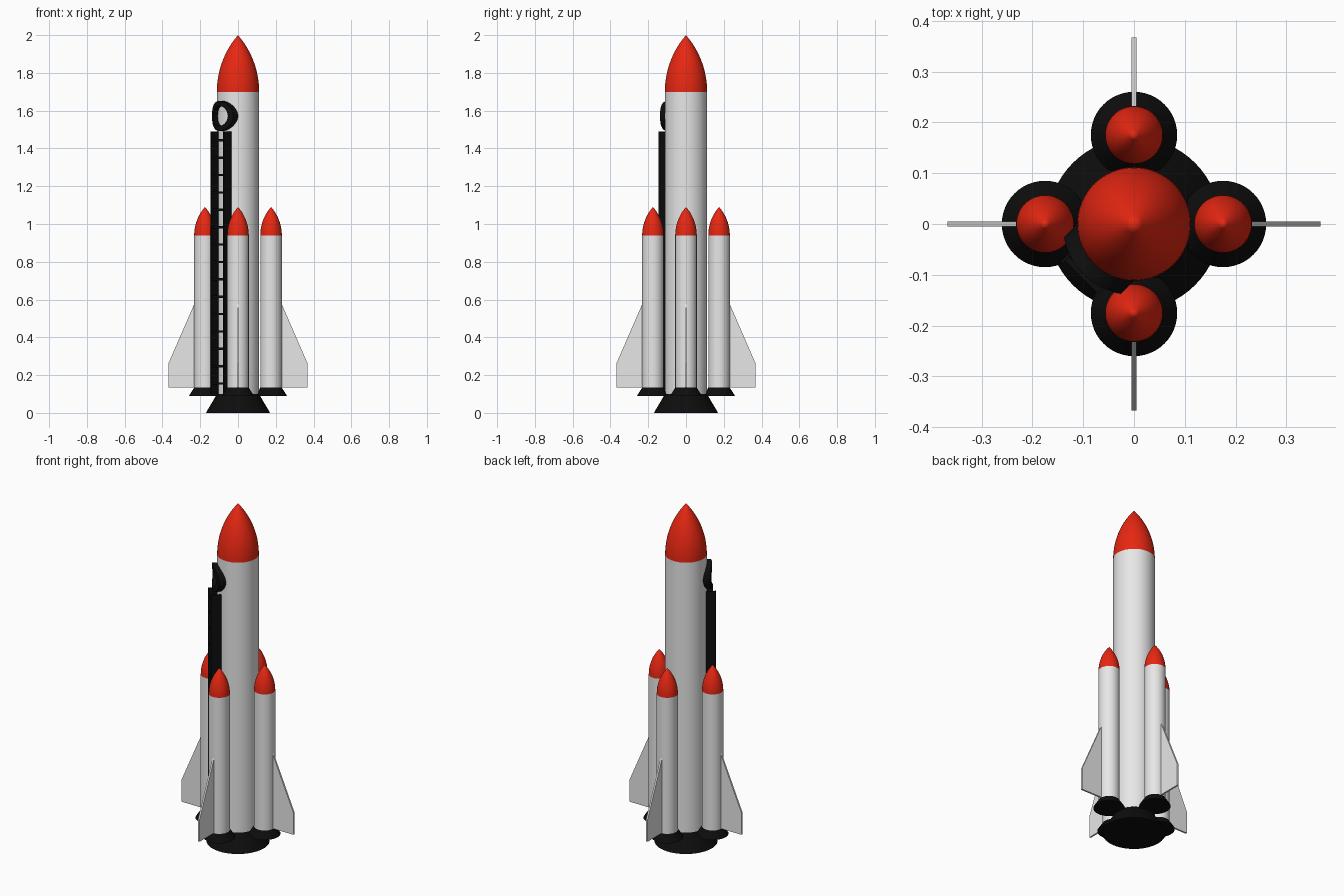
import bpy
import bmesh
from math import sin, cos, pi, sqrt, radians
from mathutils import Matrix, Vector

cube = bpy.data.objects.get("Cube")
if cube:
    bpy.data.objects.remove(cube, do_unlink=True)


def material(name, rgb):
    mat = bpy.data.materials.new(name)
    mat.use_nodes = True
    color = (*rgb, 1)
    mat.diffuse_color = color
    mat.node_tree.nodes["Principled BSDF"].inputs["Base Color"].default_value = color
    return mat


WHITE = material("white paint", (0.8, 0.8, 0.8))
RED = material("red paint", (0.8, 0.02, 0.006))
BLACK = material("black metal", (0.004, 0.004, 0.004))


def finish(bm, name, mat, matrix=Matrix(), smooth=True):
    bmesh.ops.recalc_face_normals(bm, faces=bm.faces)
    mesh = bpy.data.meshes.new(name)
    bm.to_mesh(mesh)
    bm.free()
    mesh.materials.append(mat)
    obj = bpy.data.objects.new(name, mesh)
    obj.matrix_world = matrix
    bpy.context.collection.objects.link(obj)
    if smooth:
        bpy.ops.object.select_all(action="DESELECT")
        obj.select_set(True)
        bpy.context.view_layer.objects.active = obj
        bpy.ops.object.shade_smooth_by_angle(angle=radians(35))
    return obj


def lathe(name, profile, mat, matrix=Matrix(), steps=48):
    """Spin (radius, height) points around z."""
    bm = bmesh.new()
    verts = [bm.verts.new((r, 0, z)) for r, z in profile]
    edges = [bm.edges.new(pair) for pair in zip(verts, verts[1:])]
    bmesh.ops.spin(bm, geom=verts + edges, cent=(0, 0, 0), axis=(0, 0, 1),
                   angle=2 * pi, steps=steps)
    bmesh.ops.remove_doubles(bm, verts=bm.verts, dist=1e-5)
    return finish(bm, name, mat, matrix)


def ogive(radius, bottom, top, count=14):
    """Pointed arch profile that leaves the cylinder tangentially."""
    length = top - bottom
    rho = (radius ** 2 + length ** 2) / (2 * radius)
    points = [(0, bottom)]
    for i in range(count):
        h = length * i / count
        points.append((sqrt(rho ** 2 - h ** 2) + radius - rho, bottom + h))
    return points + [(0, top)]


def tube(radius, bottom, top):
    return [(0, bottom), (radius, bottom), (radius, top), (0, top)]


def cone(low, high, bottom, top):
    return [(0, bottom), (low, bottom), (high, top), (0, top)]


# Central stage
BODY = 0.112
lathe("main_body", tube(BODY, 0.1, 1.7), WHITE, steps=64)
lathe("main_nose", ogive(BODY, 1.7, 2.0), RED, steps=64)
lathe("main_nozzle", cone(0.17, 0.108, 0, 0.105), BLACK, steps=64)

# Four boosters, each with its nose, nozzle and fin
FIN = [(0.2, 0.135), (0.367, 0.135), (0.367, 0.265), (0.23, 0.58), (0.2, 0.58)]
for i, side in enumerate(("left", "back", "right", "front")):
    turn = Matrix.Rotation(i * pi / 2, 4, "Z")
    place = turn @ Matrix.Translation((0.175, 0, 0))
    lathe(side + "_booster", tube(0.057, 0.13, 0.94), WHITE, place)
    lathe(side + "_booster_nose", ogive(0.057, 0.94, 1.09), RED, place)
    lathe(side + "_booster_nozzle", cone(0.085, 0.056, 0.09, 0.135), BLACK, place)
    bm = bmesh.new()
    face = bm.faces.new([bm.verts.new((x, -0.005, z)) for x, z in FIN])
    new = bmesh.ops.extrude_face_region(bm, geom=[face])["geom"]
    bmesh.ops.translate(bm, vec=(0, 0.01, 0),
                        verts=[g for g in new if isinstance(g, bmesh.types.BMVert)])
    finish(bm, side + "_fin", WHITE, turn, smooth=False)

# Diagonal frame for the ladder and hatch: local +x points away from the body
DIAGONAL = Matrix.Rotation(radians(225), 4, "Z")


def box(name, low, high, mat):
    low, high = Vector(low), Vector(high)
    bm = bmesh.new()
    bmesh.ops.create_cube(bm, size=1)
    bmesh.ops.scale(bm, vec=high - low, verts=bm.verts)
    bmesh.ops.translate(bm, vec=(low + high) / 2, verts=bm.verts)
    return finish(bm, name, mat, DIAGONAL, smooth=False)


# Ladder
box("ladder_rail_a", (0.098, 0.044, 0.1), (0.155, 0.05, 1.49), BLACK)
box("ladder_rail_b", (0.098, -0.05, 0.1), (0.155, -0.044, 1.49), BLACK)
for k in range(15):
    z = 0.155 + 0.092 * k
    box(f"ladder_rung_{k + 1}", (0.135, -0.045, z - 0.006), (0.147, 0.045, z + 0.006), BLACK)

# Hatch rim, wrapped around the curve of the body
STEPS = 48
bm = bmesh.new()
rings = []
for size, depth in ((0.079, 0.105), (0.079, 0.14), (0.053, 0.14), (0.053, 0.105)):
    ring = []
    for j in range(STEPS):
        a = 2 * pi * j / STEPS
        t = size * cos(a)
        ring.append(bm.verts.new((sqrt(depth ** 2 - t ** 2), t, 1.572 + size * sin(a))))
    rings.append(ring)
for a, b in zip(rings, rings[1:] + rings[:1]):
    for j in range(STEPS):
        n = (j + 1) % STEPS
        bm.faces.new((a[j], a[n], b[n], b[j]))
finish(bm, "hatch_rim", BLACK, DIAGONAL)
